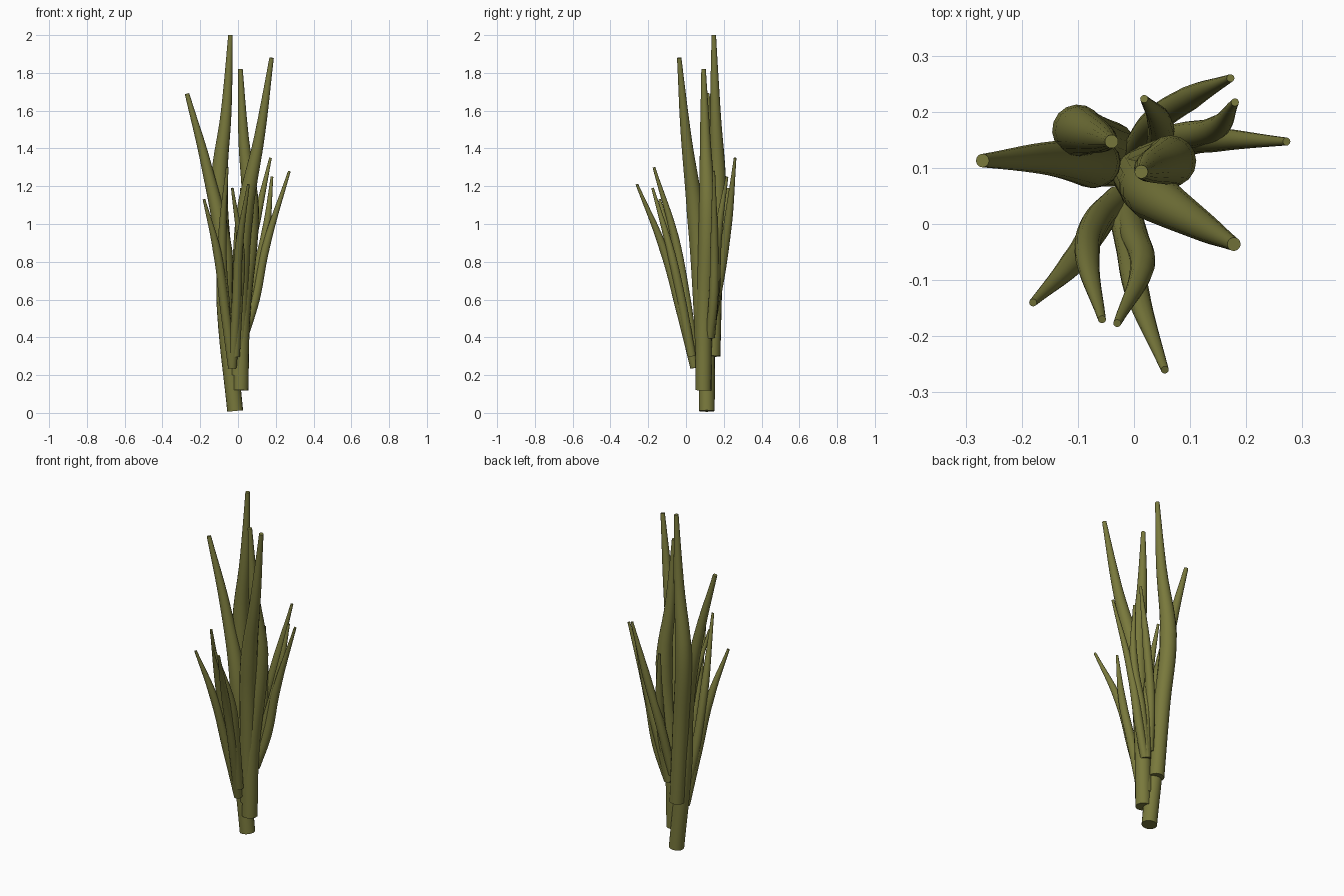
import bpy

# olive green leaf material
mat = bpy.data.materials.new("olive_green")
mat.diffuse_color = (0.19, 0.19, 0.045, 1)


def blade(name, points, radii):
    """Tapered round blade swept along a smooth path, with capped ends."""
    cu = bpy.data.curves.new(name, 'CURVE')
    cu.dimensions = '3D'
    cu.bevel_depth = 1.0
    cu.bevel_resolution = 6
    cu.resolution_u = 6
    cu.use_fill_caps = True
    sp = cu.splines.new('BEZIER')
    sp.bezier_points.add(len(points) - 1)
    for bp, co, r in zip(sp.bezier_points, points, radii):
        bp.co = co
        bp.radius = r
        bp.handle_left_type = bp.handle_right_type = 'AUTO'
    ob = bpy.data.objects.new(name, cu)
    bpy.context.collection.objects.link(ob)
    bpy.ops.object.select_all(action='DESELECT')
    ob.select_set(True)
    bpy.context.view_layer.objects.active = ob
    bpy.ops.object.convert(target='MESH')
    ob = bpy.context.object
    ob.data.materials.clear()
    ob.data.materials.append(mat)
    bpy.ops.object.shade_smooth_by_angle()


# tall thick stems
tall = [
    [(-.04, .14, .30), (-.07, .15, .75), (-.10, .167, 1.2), (-.062, .155, 1.6), (-.04, .147, 2.0)],
    [(-.015, .11, .01), (-.068, .11, .55), (-.075, .11, .85), (-.165, .117, 1.3), (-.27, .113, 1.69)],
    [(.013, .092, .12), (.02, .095, .50), (.065, .112, 1.08), (.03, .102, 1.45), (.013, .093, 1.82)],
    [(.0, .095, .20), (.01, .08, .60), (.035, .05, 1.05), (.115, .0, 1.47), (.178, -.036, 1.88)],
]
for i, pts in enumerate(tall):
    blade(f"tall_stem_{i + 1}", pts, (.042, .044, .046, .028, .012))

# short thin leaves: front cluster, then back cluster
short = [
    [(-.03, .045, .24), (-.07, -.01, .55), (-.11, -.07, .85), (-.18, -.14, 1.13)],
    [(-.03, .045, .30), (-.07, .0, .60), (-.083, -.06, .93), (-.057, -.17, 1.30)],
    [(-.013, .03, .30), (.0, -.02, .57), (.015, -.075, .83), (-.03, -.177, 1.19)],
    [(-.03, .045, .24), (-.01, -.03, .55), (.005, -.12, .87), (.055, -.26, 1.21)],
    [(.0, .13, .45), (.04, .185, .75), (.10, .225, 1.03), (.172, .26, 1.35)],
    [(.02, .13, .40), (.08, .155, .68), (.145, .17, .95), (.18, .217, 1.25)],
    [(.03, .125, .40), (.09, .145, .60), (.145, .15, .87), (.272, .147, 1.28)],
    [(.02, .13, .40), (.045, .155, .65), (.045, .185, .90), (.018, .223, 1.19)],
]
for i, pts in enumerate(short):
    blade(f"short_leaf_{i + 1}", pts, (.023, .025, .022, .007))
